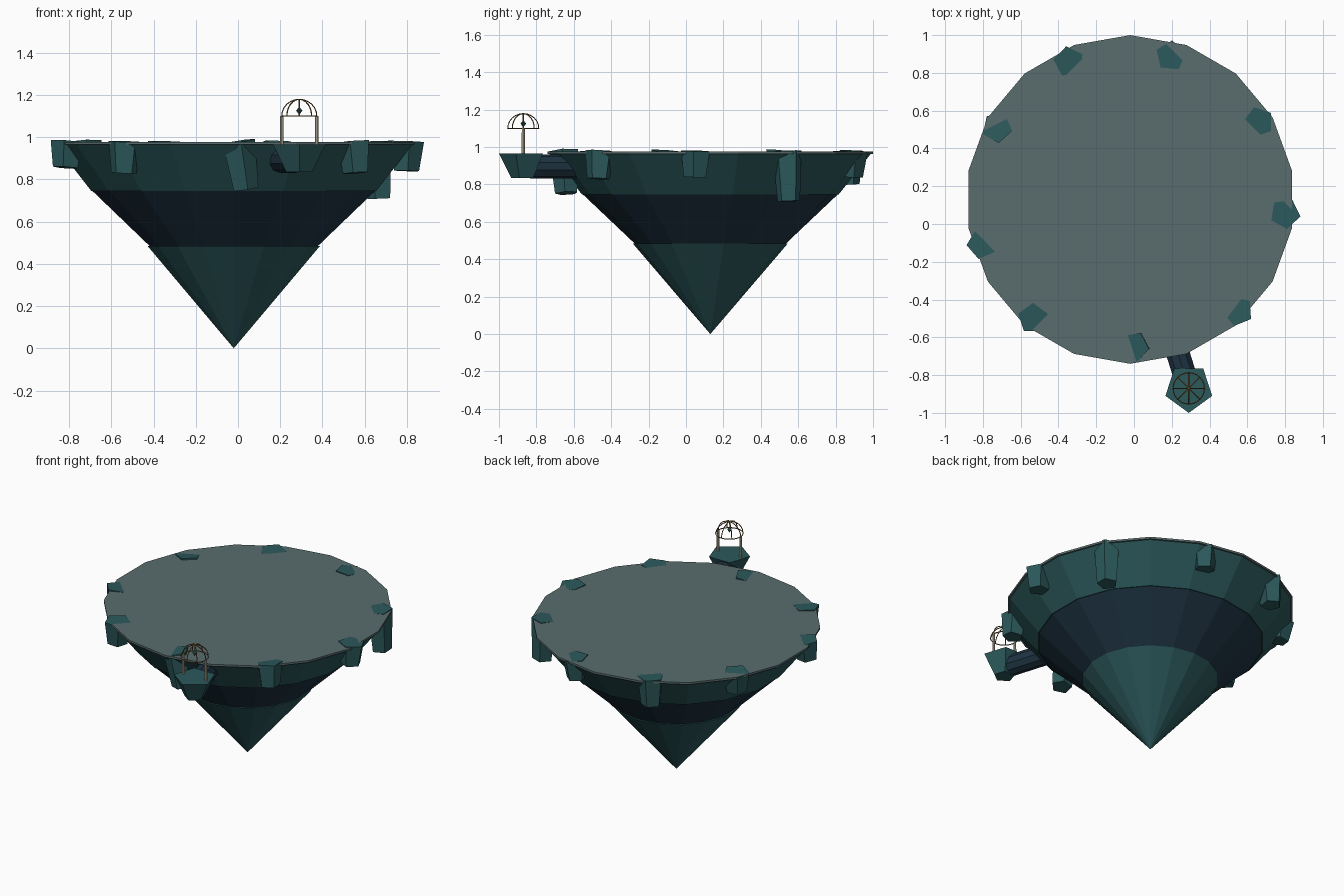
import bpy, math
from mathutils import Vector, Matrix

if "Cube" in bpy.data.objects:
    bpy.data.objects.remove(bpy.data.objects["Cube"])


def mat(name, rgb):
    m = bpy.data.materials.new(name)
    m.diffuse_color = (*rgb, 1)
    m.use_nodes = True
    m.node_tree.nodes["Principled BSDF"].inputs["Base Color"].default_value = m.diffuse_color
    return m


ROCK = mat("teal_rock", (0.025, 0.10, 0.107))
BAND = mat("blue_rock", (0.013, 0.034, 0.055))
TOP = mat("grey_top", (0.10, 0.15, 0.155))
STONE = mat("pale_stone", (0.55, 0.50, 0.38))
BRONZE = mat("bronze", (0.20, 0.12, 0.04))


def frustum(name, sides, r_low, r_high, z0, z1, x, y, material, turn=90):
    """Upright tapered prism with its first corner at angle 'turn'."""
    bpy.ops.mesh.primitive_cone_add(vertices=sides, radius1=r_low, radius2=r_high,
                                    depth=z1 - z0, location=(x, y, (z0 + z1) / 2))
    ob = bpy.context.object
    ob.name = name
    # Blender places the first corner on +y
    ob.rotation_euler.z = math.radians(turn - 90)
    ob.data.materials.append(material)
    return ob


def rod(name, pts, r, material, cyclic=False):
    """Thin round bar through the points."""
    cu = bpy.data.curves.new(name, 'CURVE')
    cu.dimensions = '3D'
    cu.bevel_depth = r
    cu.bevel_resolution = 1
    cu.use_fill_caps = True
    sp = cu.splines.new('POLY')
    sp.points.add(len(pts) - 1)
    for p, co in zip(sp.points, pts):
        p.co = (*co, 1)
    sp.use_cyclic_u = cyclic
    ob = bpy.data.objects.new(name, cu)
    bpy.context.collection.objects.link(ob)
    cu.materials.append(material)
    return ob


# Island: three stacked tiers and a thin top disc
CX, CY = -0.02, 0.13
frustum("island_tip", 18, 0, 0.415, 0.0, 0.485, CX, CY, ROCK)
frustum("island_band", 18, 0.40, 0.685, 0.48, 0.75, CX, CY, BAND)
frustum("island_rim", 18, 0.685, 0.86, 0.745, 0.966, CX, CY, ROCK)
frustum("island_top", 18, 0.87, 0.87, 0.964, 0.977, CX, CY, TOP)

# Rim boulders: x, y, bottom z, corner angle, tilt about x, tilt about y
boulders = [
    (-0.345, 0.86, 0.80, 100, 2, 2),
    (0.195, 0.89, 0.84, 85, -3, 3),
    (0.66, 0.54, 0.71, 180, 2, -2),
    (0.80, 0.055, 0.84, -10, -2, 2),
    (0.55, -0.46, 0.83, 40, -3, -4),
    (0.00, -0.65, 0.75, -80, 3, -9),
    (-0.535, -0.50, 0.83, 90, 2, 2),
    (-0.805, -0.105, 0.855, 185, -4, 4),
    (-0.725, 0.51, 0.85, 60, -6, -3),
]
for i, (x, y, zb, turn, tx, ty) in enumerate(boulders):
    ob = frustum(f"rim_boulder_{i + 1}", 5, 0.063, 0.082, zb, 0.979, x, y, ROCK, turn)
    # lean the boulder about the middle of its top face
    pivot = Vector((x, y, 0.979))
    tilt = Matrix.Rotation(math.radians(tx), 4, 'X') @ Matrix.Rotation(math.radians(ty), 4, 'Y')
    bpy.context.view_layer.update()
    ob.matrix_world = Matrix.Translation(pivot) @ tilt @ Matrix.Translation(-pivot) @ ob.matrix_world

# Outlying pad and the bridge joining it to the island
PX, PY, PZ = 0.29, -0.87, 0.965
frustum("pad", 5, 0.065, 0.13, 0.835, PZ, PX, PY, ROCK, -90)
a = Vector((PX, PY, 0.896))
d = Vector((CX - PX, CY - PY, 0)).normalized()
bpy.ops.mesh.primitive_cylinder_add(vertices=10, radius=0.065, depth=0.36,
                                    location=a + d * 0.22,
                                    rotation=d.to_track_quat('Z', 'Y').to_euler())
bridge = bpy.context.object
bridge.name = "bridge"
bridge.data.materials.append(BAND)

# Pavilion: two posts, a ring, dome ribs
R, ZR = 0.083, 1.10
for side, s in (("left", -1), ("right", 1)):
    frustum(f"{side}_post", 8, 0.009, 0.008, PZ, ZR, PX + s * R, PY, STONE)


def ring_point(ang, elev=0.0):
    return (PX + R * math.cos(elev) * math.cos(ang),
            PY + R * math.cos(elev) * math.sin(ang), ZR + R * 0.95 * math.sin(elev))


rod("dome_ring", [ring_point(math.tau * k / 24) for k in range(24)], 0.003, BRONZE, True)
for k in range(4):
    rod(f"dome_rib_{k + 1}", [ring_point(math.pi * k / 4, math.pi * j / 12) for j in range(13)],
        0.003, BRONZE)

# Hanging crystal
rod("crystal_wire", [(PX, PY, ZR + R * 0.95), (PX, PY, 1.14)], 0.0015, BRONZE)
frustum("crystal_upper", 4, 0.015, 0, 1.125, 1.145, PX, PY, ROCK)
frustum("crystal_lower", 4, 0, 0.015, 1.105, 1.125, PX, PY, ROCK)
